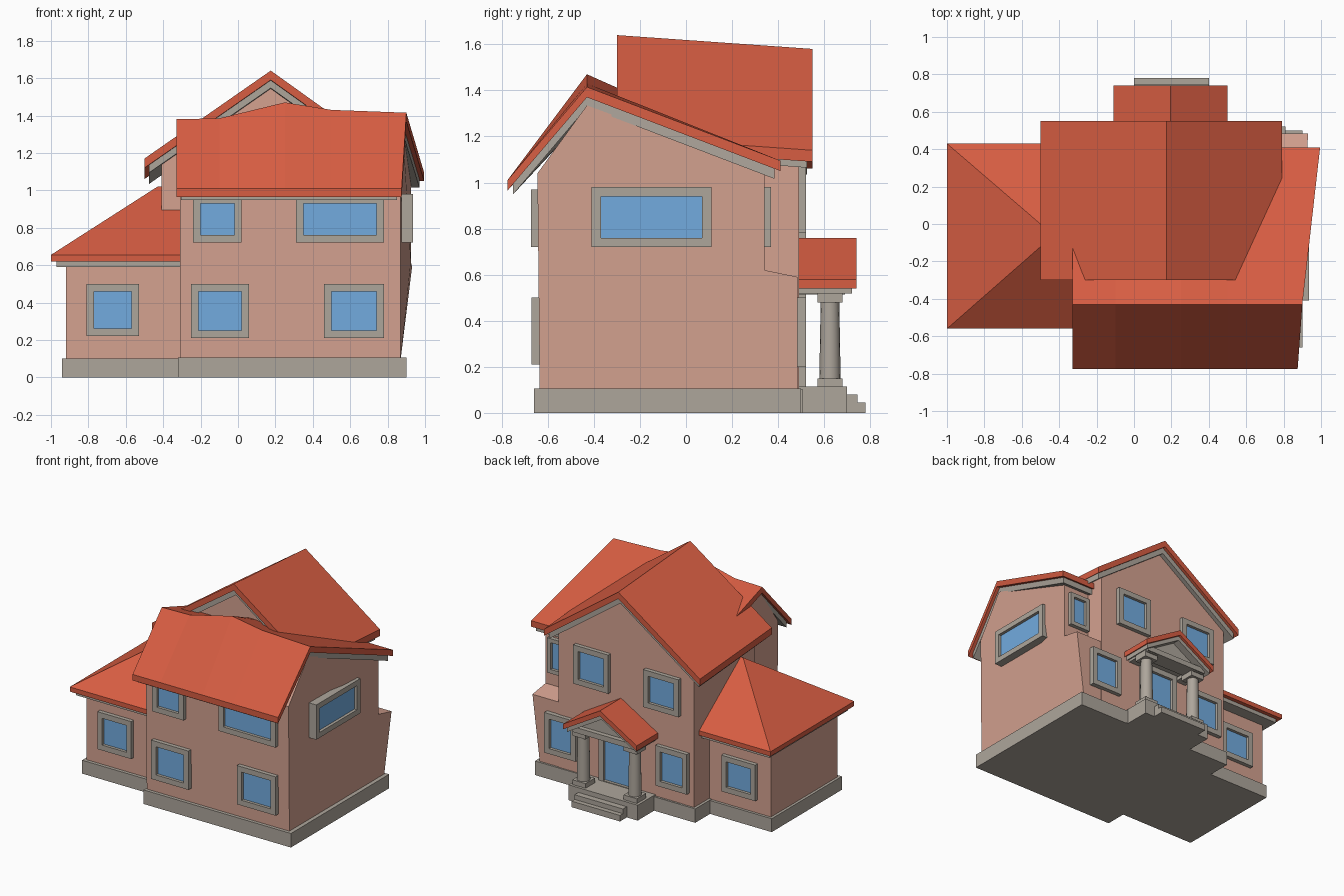
import bpy, bmesh
from mathutils import Vector

if "Cube" in bpy.data.objects:
    bpy.data.objects.remove(bpy.data.objects["Cube"])


def material(name, rgb):
    m = bpy.data.materials.new(name)
    m.diffuse_color = (*rgb, 1)
    m.use_nodes = True
    m.node_tree.nodes["Principled BSDF"].inputs["Base Color"].default_value = m.diffuse_color
    return m


PINK = material("pink plaster", (0.66, 0.36, 0.28))
RED = material("red roof", (0.68, 0.11, 0.055))
GREY = material("grey stone", (0.42, 0.38, 0.33))
BLUE = material("blue glass", (0.17, 0.41, 0.74))


def finish(bm, name, mat):
    bmesh.ops.recalc_face_normals(bm, faces=bm.faces)
    me = bpy.data.meshes.new(name)
    bm.to_mesh(me)
    bm.free()
    me.materials.append(mat)
    ob = bpy.data.objects.new(name, me)
    bpy.context.collection.objects.link(ob)
    return ob


def prism(name, pts, axis, a, b, mat, warp=None):
    """Extrude a 2D outline along one axis from a to b."""
    place = {"x": lambda p, t: (t, p[0], p[1]),
             "y": lambda p, t: (p[0], t, p[1]),
             "z": lambda p, t: (p[0], p[1], t)}[axis]
    bm = bmesh.new()
    r0 = [bm.verts.new(place(p, a)) for p in pts]
    r1 = [bm.verts.new(place(p, b)) for p in pts]
    bm.faces.new(r0)
    bm.faces.new(r1)
    n = len(pts)
    for i in range(n):
        j = (i + 1) % n
        bm.faces.new((r0[i], r0[j], r1[j], r1[i]))
    if warp:
        for v in bm.verts:
            warp(v.co)
    return finish(bm, name, mat)


def add_box(bm, lo, hi):
    vs = bmesh.ops.create_cube(bm, size=1)["verts"]
    for v in vs:
        v.co = Vector([lo[i] if v.co[i] < 0 else hi[i] for i in range(3)])


def box(name, x0, x1, y0, y1, z0, z1, mat):
    bm = bmesh.new()
    add_box(bm, (x0, y0, z0), (x1, y1, z1))
    return finish(bm, name, mat)


def slab(name, rows, thick, mat, drop=0.0):
    """Roof sheet: a grid of top points, closed underneath at a given thickness."""
    bm = bmesh.new()
    top = [[bm.verts.new((x, y, z - drop)) for x, y, z in r] for r in rows]
    bot = [[bm.verts.new((x, y, z - drop - thick)) for x, y, z in r] for r in rows]
    n, m = len(rows), len(rows[0])
    for g in (top, bot):
        for i in range(n - 1):
            for j in range(m - 1):
                bm.faces.new((g[i][j], g[i + 1][j], g[i + 1][j + 1], g[i][j + 1]))
    rim = ([(0, j) for j in range(m)] + [(i, m - 1) for i in range(1, n)]
           + [(n - 1, j) for j in range(m - 2, -1, -1)] + [(i, 0) for i in range(n - 2, 0, -1)])
    for (i, j), (k, l) in zip(rim, rim[1:] + rim[:1]):
        bm.faces.new((top[i][j], top[k][l], bot[k][l], bot[i][j]))
    return finish(bm, name, mat)


def window(name, side, wall, u0, u1, z0, z1, f=0.04):
    """Grey frame around a thin blue pane. u runs along the wall."""
    def span(ua, ub, za, zb, d0, d1):
        s = -1 if side == "front" else 1
        d = sorted((wall + s * d0, wall + s * d1))
        if side == "right":
            return (d[0], ua, za), (d[1], ub, zb)
        return (ua, d[0], za), (ub, d[1], zb)
    bm = bmesh.new()
    for r in ((u0, u0 + f, z0, z1), (u1 - f, u1, z0, z1),
              (u0 + f, u1 - f, z0, z0 + f), (u0 + f, u1 - f, z1 - f, z1)):
        add_box(bm, *span(*r, -0.03, 0.03))
    finish(bm, name + "_frame", GREY)
    bm = bmesh.new()
    add_box(bm, *span(u0 + f, u1 - f, z0 + f, z1 - f, 0.0, 0.008))
    finish(bm, name + "_glass", BLUE)


# Stone plinths
box("main_base", -0.32, 0.90, -0.66, 0.50, 0, 0.105, GREY)
box("wing_base", -0.94, -0.30, -0.50, 0.33, 0, 0.10, GREY)
box("tower_base", -0.43, 0.5, -0.2, 0.505, 0, 0.104, GREY)


# Main block: gable profile, right wall slightly skewed outwards to the back
def skew(co):
    if co.x > 0.5:
        co.x += 0.055 * min(1, (co.z - 0.1) / 0.5) * (co.y + 0.64)


prism("main_walls", [(-0.635, 0.1), (0.485, 0.1), (0.485, 0.59), (0.34, 0.62),
                     (0.34, 1.05), (-0.43, 1.335), (-0.645, 1.04)], "x", -0.31, 0.87, PINK, skew)


# Tower behind, its gable rising a little to the front
def rise(co):
    if co.z > 1:
        co.z += 0.07 * (0.49 - co.y)


prism("tower_walls", [(-0.41, 0.1), (0.71, 0.1), (0.71, 1.12), (0.17, 1.51), (-0.41, 1.10)],
      "y", -0.23, 0.49, PINK, rise)
box("wing_walls", -0.92, -0.30, -0.475, 0.31, 0.09, 0.62, PINK)


# Main roof: ridge height varies along x, right end skewed
def main_rows(inset):
    rows = []
    ridge = [(-0.33 + inset, 1.38), (-0.1, 1.385), (0.25, 1.47), (0.5, 1.43), (0.90 - inset, 1.415)]
    for i, (x, z) in enumerate(ridge):
        last = i == len(ridge) - 1
        rows.append([(x - 0.025 * last, -0.775 + inset, 1.01 + 1.1 * inset), (x, -0.43, z),
                     (x + 0.095 * last, 0.41 - inset, 1.095 + 0.35 * inset)])
    return rows


slab("main_roof", main_rows(0), 0.045, RED)
slab("main_roof_trim", main_rows(0.025), 0.045, GREY, 0.043)


# Tower roof
def tower_rows(i):
    return [[(-0.5 + i, y, z - 0.47 + 0.7 * i), (0.175, y, z), (0.79 - i, y, z - 0.44 + 0.7 * i)]
            for y, z in ((-0.30 + i, 1.64), (0.55 - i, 1.58))]


slab("tower_roof", tower_rows(0), 0.05, RED)
slab("tower_roof_trim", tower_rows(0.025), 0.045, GREY, 0.048)

# Hipped wing roof
bm = bmesh.new()
for x in (-1.0, -0.305):
    for y in (-0.56, 0.43):
        for z in (0.62, 0.655):
            bm.verts.new((x, y, z))
for x in (-0.43, -0.305):
    bm.verts.new((x, -0.06, 1.02))
bmesh.ops.convex_hull(bm, input=bm.verts)
finish(bm, "wing_roof", RED)
box("wing_roof_trim", -0.97, -0.305, -0.53, 0.40, 0.59, 0.622, GREY)

# Windows
window("front_upper_left", "front", -0.643, -0.24, 0.02, 0.72, 0.97)
window("front_upper_right", "front", -0.643, 0.31, 0.78, 0.72, 0.97)
window("front_lower_left", "front", -0.64, -0.25, 0.06, 0.21, 0.50)
window("front_lower_right", "front", -0.64, 0.46, 0.78, 0.21, 0.50)
window("wing_front", "front", -0.475, -0.81, -0.53, 0.22, 0.50)
window("right_upper", "right", 0.905, -0.41, 0.11, 0.72, 0.98)
window("back_upper_left", "back", 0.49, 0.28, 0.57, 0.78, 1.07)
window("back_upper_right", "back", 0.49, -0.30, -0.01, 0.76, 1.04)
window("back_lower_left", "back", 0.49, 0.55, 0.81, 0.20, 0.50)
window("back_lower_right", "back", 0.49, -0.37, -0.11, 0.20, 0.50)
window("wing_back", "back", 0.31, -0.81, -0.53, 0.20, 0.47)
window("back_notch", "back", 0.34, 0.72, 0.89, 0.72, 0.98, 0.03)
window("door", "back", 0.49, 0.04, 0.36, 0.08, 0.54)

# Porch: floor, steps, columns, pediment and gable roof
box("porch_floor", -0.09, 0.48, 0.48, 0.70, 0, 0.115, GREY)
box("porch_step", 0.0, 0.40, 0.69, 0.78, 0, 0.045, GREY)
box("porch_upper_step", 0.0, 0.40, 0.69, 0.745, 0.04, 0.08, GREY)
for side, x in (("right", -0.015), ("left", 0.41)):
    bm = bmesh.new()
    r = bmesh.ops.create_cone(bm, cap_ends=True, segments=16, radius1=0.047, radius2=0.04, depth=0.40)
    for v in r["verts"]:
        v.co += Vector((x, 0.625, 0.31))
    col = finish(bm, "porch_column_" + side, GREY)
    for p in col.data.polygons:
        p.use_smooth = len(p.vertices) == 4
    for part, z0, z1 in (("foot", 0.11, 0.15), ("capital", 0.48, 0.53)):
        box("column_%s_%s" % (part, side), x - 0.055, x + 0.055, 0.57, 0.68, z0, z1, GREY)
    box("porch_side_beam_" + side, x - 0.045, x + 0.045, 0.48, 0.69, 0.515, 0.56, GREY)
box("porch_front_beam", -0.06, 0.455, 0.58, 0.70, 0.52, 0.56, GREY)
prism("porch_pediment", [(-0.05, 0.54), (0.445, 0.54), (0.2, 0.69)], "y", 0.49, 0.665, GREY)


def porch_rows(i):
    return [[(-0.11 + i, y, 0.58 + 0.58 * i), (0.195, y, 0.76), (0.50 - i, y, 0.58 + 0.58 * i)]
            for y in (0.48, 0.74 - i)]


slab("porch_roof", porch_rows(0), 0.04, RED)
slab("porch_roof_trim", porch_rows(0.02), 0.035, GREY, 0.038)
